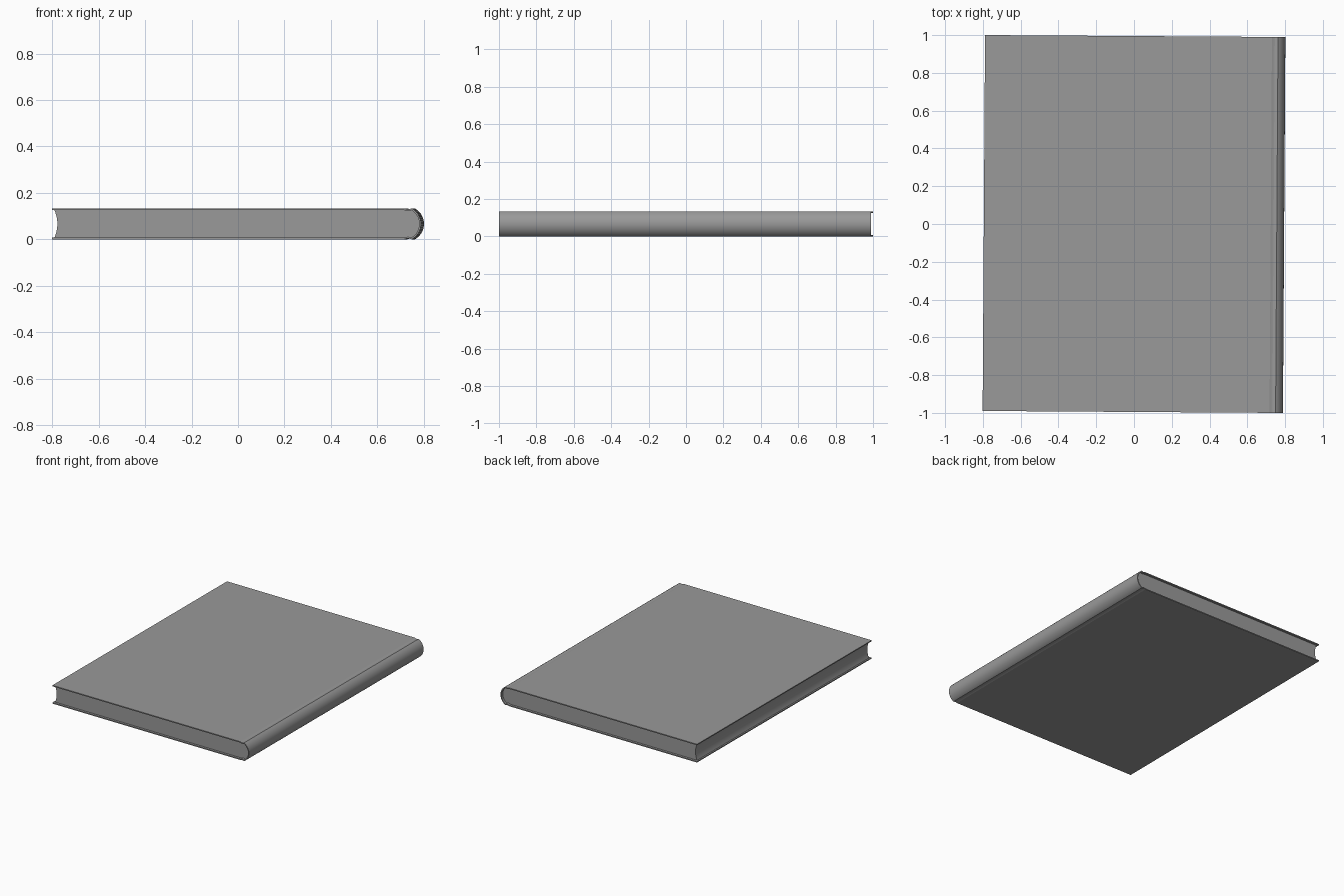
import bpy, bmesh, math
from mathutils import Vector

if "Cube" in bpy.data.objects:
    bpy.data.objects.remove(bpy.data.objects["Cube"])

W, L, H, T = 0.795, 0.995, 0.133, 0.0075   # half width, half length, height, board thickness
INSET = 0.016                              # pages set back from the boards
TILT = -0.0065                             # book lies very slightly askew
MID = H / 2

grey = bpy.data.materials.new("dark_grey")
grey.diffuse_color = (0.32, 0.32, 0.32, 1)
grey.use_nodes = True
grey.node_tree.nodes["Principled BSDF"].inputs["Base Color"].default_value = grey.diffuse_color


def case_outline():
    """Outer cross-section (x, z): top board, hinge groove, round spine, mirrored below."""
    board = [(-W, H), (0.724, H), (0.731, H - 0.0025), (0.739, H - 0.004),
             (0.746, H - 0.0025), (0.756, H)]
    sag = W - 0.756
    r = (MID * MID + sag * sag) / (2 * sag)
    half = math.asin(MID / r)
    angles = [half * (1 - i / 10) for i in range(1, 20)]
    spine = [(W - r + r * math.cos(a), MID + r * math.sin(a)) for a in angles]
    return [Vector(p) for p in board + spine + [(x, H - z) for x, z in reversed(board)]]


def inset(path, d):
    """Offset an open path inwards by d."""
    out = []
    for i, p in enumerate(path):
        t = path[min(i + 1, len(path) - 1)] - path[max(i - 1, 0)]
        if i == 1 or i == len(path) - 2:
            t = Vector((1 if i == 1 else -1, 0))
        out.append(p + Vector((t.y, -t.x)).normalized() * d)
    return out


def finish(name, bm):
    bmesh.ops.recalc_face_normals(bm, faces=bm.faces)
    mesh = bpy.data.meshes.new(name)
    bm.to_mesh(mesh)
    bm.free()
    mesh.materials.append(grey)
    ob = bpy.data.objects.new(name, mesh)
    bpy.context.collection.objects.link(ob)
    ob.rotation_euler.z = TILT
    bpy.context.view_layer.objects.active = ob
    bpy.ops.object.select_all(action='DESELECT')
    ob.select_set(True)
    bpy.ops.object.shade_smooth_by_angle(angle=math.radians(17))
    return ob


outer = case_outline()

# hard cover: both boards and the spine as one folded sheet
bm = bmesh.new()
loop = [[bm.verts.new((p.x, y, p.y)) for p in path]
        for path, y in ((outer, -L), (outer, L), (inset(outer, T), L), (inset(outer, T), -L))]
for k in range(4):
    a, b = loop[k], loop[(k + 1) % 4]
    for i in range(len(outer) - 1):
        bm.faces.new((a[i], a[i + 1], b[i + 1], b[i]))
for i in (0, -1):
    bm.faces.new([r[i] for r in loop])
finish("cover", bm)

# page block: fills the cover, with a hollow fore edge
inner = inset(outer, T * 0.9)[1:-1]
fore = []
for i in range(13):
    u = -1 + i / 6
    fore.append(Vector((-0.772 - 0.013 * u * u, MID + u * (MID - T * 0.9))))
section = inner + fore
bm = bmesh.new()
face = bm.faces.new([bm.verts.new((p.x, -L + INSET, p.y)) for p in section])
ext = bmesh.ops.extrude_face_region(bm, geom=[face], use_keep_orig=True)
moved = [v for v in ext["geom"] if isinstance(v, bmesh.types.BMVert)]
bmesh.ops.translate(bm, verts=moved, vec=(0, 2 * (L - INSET), 0))
finish("pages", bm)
